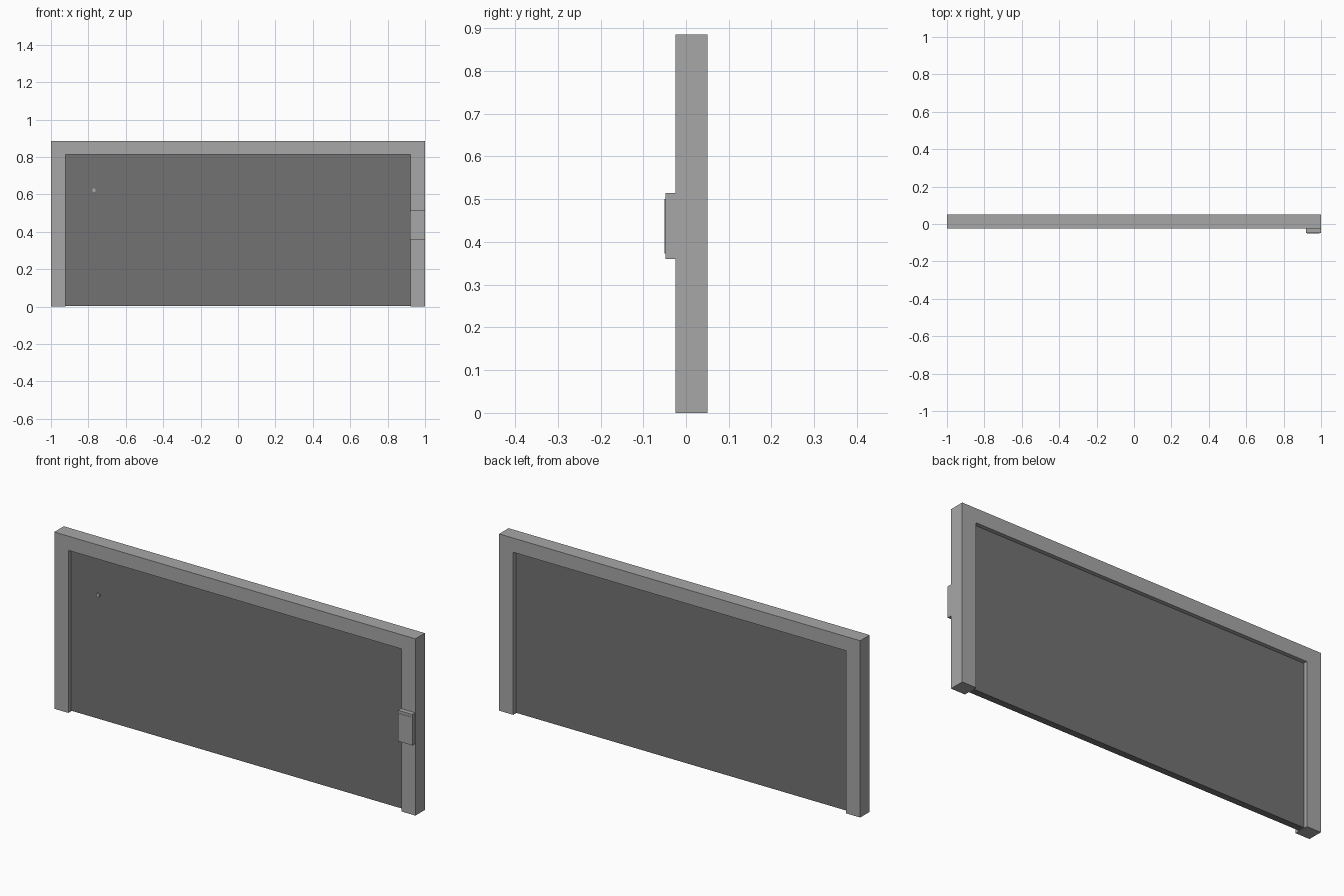
import bpy, bmesh, math
from mathutils import Vector

if "Cube" in bpy.data.objects:
    bpy.data.objects.remove(bpy.data.objects["Cube"])


def grey(name, v):
    m = bpy.data.materials.new(name)
    m.diffuse_color = (v, v, v, 1)
    m.use_nodes = True
    m.node_tree.nodes["Principled BSDF"].inputs["Base Color"].default_value = m.diffuse_color
    return m


def extrude_xz(name, points, y0, y1, mat):
    """Extrude an x-z outline from y0 to y1."""
    bm = bmesh.new()
    face = bm.faces.new([bm.verts.new((x, y0, z)) for x, z in points])
    ext = bmesh.ops.extrude_face_region(bm, geom=[face])
    verts = [g for g in ext["geom"] if isinstance(g, bmesh.types.BMVert)]
    bmesh.ops.translate(bm, verts=verts, vec=Vector((0, y1 - y0, 0)))
    bmesh.ops.recalc_face_normals(bm, faces=bm.faces)
    mesh = bpy.data.meshes.new(name)
    bm.to_mesh(mesh)
    bm.free()
    mesh.materials.append(mat)
    obj = bpy.data.objects.new(name, mesh)
    bpy.context.collection.objects.link(obj)
    return obj


def rect(x0, x1, z0, z1):
    return [(x0, z0), (x1, z0), (x1, z1), (x0, z1)]


mid = grey("mid_grey", 0.39)
dark = grey("dark_grey", 0.17)

# Door frame: two posts and a lintel in one outline
W, H, IW, IH = 1.0, 0.885, 0.922, 0.814
extrude_xz("door_frame", [(-W, 0), (-IW, 0), (-IW, IH), (IW, IH),
                          (IW, 0), (W, 0), (W, H), (-W, H)], -0.025, 0.05, mid)

# Recessed door panel
extrude_xz("door_panel", rect(-IW, IW, 0.003, IH), -0.003, 0.03, dark)

# Small round knob on the panel
knob = [(-0.77 + 0.01 * math.cos(math.tau * i / 12),
         0.623 + 0.01 * math.sin(math.tau * i / 12)) for i in range(12)]
extrude_xz("panel_knob", knob, -0.009, -0.003, mid)

# Control box on the right post, with a thin raised cover
extrude_xz("control_box", rect(0.92, 0.999, 0.36, 0.515), -0.048, -0.025, mid)
extrude_xz("control_cover", rect(0.926, 0.993, 0.373, 0.501), -0.05, -0.048, mid)
